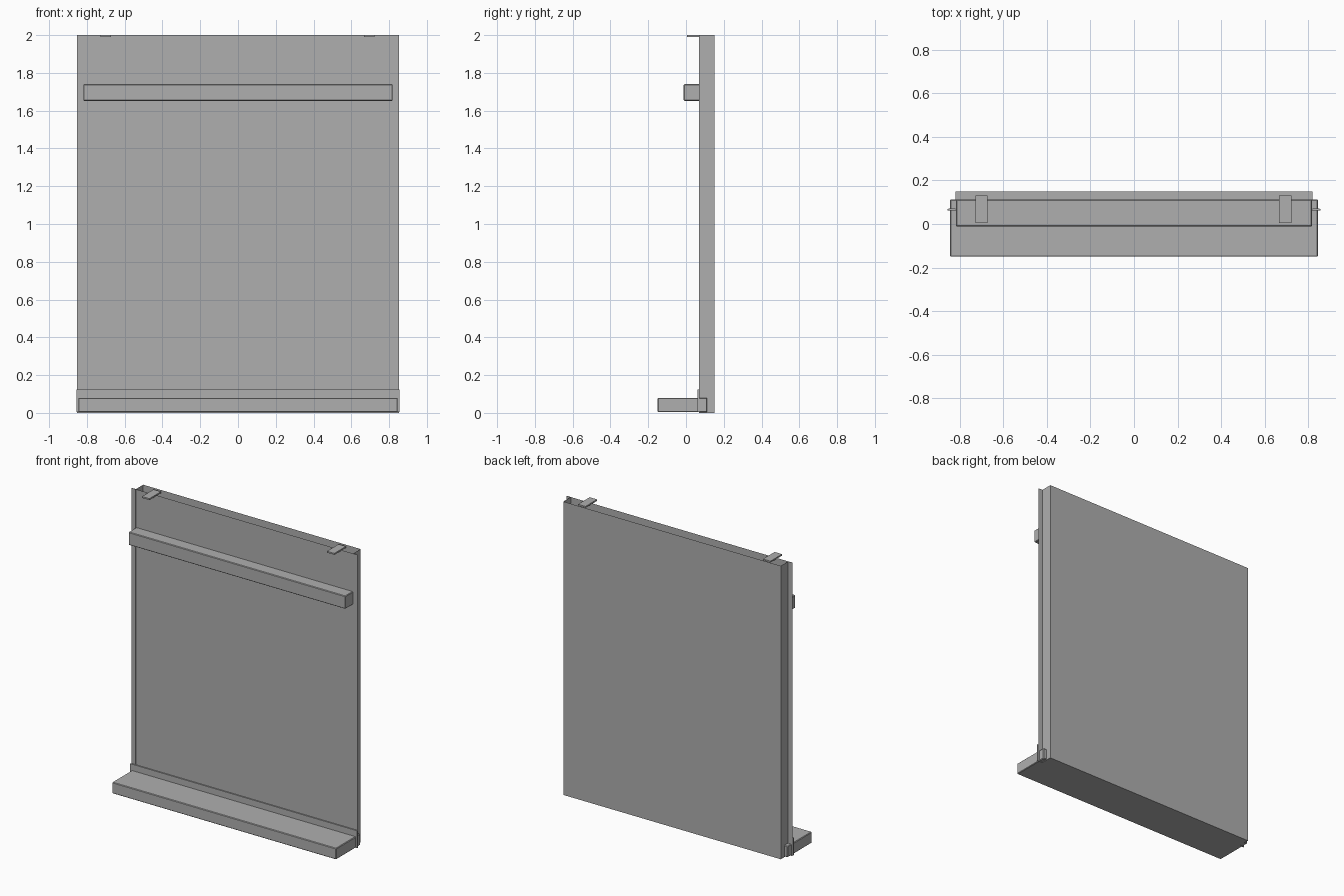
import bpy, bmesh

if "Cube" in bpy.data.objects:
    bpy.data.objects.remove(bpy.data.objects["Cube"])

grey = bpy.data.materials.new("plain_grey")
grey.diffuse_color = (0.43, 0.43, 0.43, 1)
grey.use_nodes = True
grey.node_tree.nodes["Principled BSDF"].inputs["Base Color"].default_value = grey.diffuse_color


def finish(name, bm):
    bmesh.ops.recalc_face_normals(bm, faces=bm.faces)
    mesh = bpy.data.meshes.new(name)
    bm.to_mesh(mesh)
    bm.free()
    mesh.materials.append(grey)
    ob = bpy.data.objects.new(name, mesh)
    bpy.context.collection.objects.link(ob)
    return ob


def box(name, x, y, z, open_top=False, bevel=0):
    """Box from (min, max) ranges on each axis."""
    bm = bmesh.new()
    bmesh.ops.create_cube(bm, size=1)
    for v in bm.verts:
        v.co = [r[0] if c < 0 else r[1] for c, r in zip(v.co, (x, y, z))]
    if open_top:
        top = [f for f in bm.faces if f.calc_center_median().z > z[1] - 1e-5]
        bmesh.ops.delete(bm, geom=top, context='FACES_ONLY')
    ob = finish(name, bm)
    if bevel:
        m = ob.modifiers.new("soft_edge", 'BEVEL')
        m.width = bevel
        m.segments = 1
    return ob


# hollow main panel, open at the top
box("panel_body", (-0.82, 0.82), (0.07, 0.15), (0, 2), open_top=True)

# thin flanges along both sides of the panel front
for side, s in (("left", -1), ("right", 1)):
    box("flange_" + side, sorted((s * 0.82, s * 0.852)), (0.069, 0.072), (0, 2))

# bottom ledge, the thin skirt behind it, and the upper rail
box("bottom_ledge", (-0.845, 0.845), (-0.15, 0.112), (0.004, 0.08), bevel=0.004)
box("skirt_strip", (-0.856, 0.856), (0.061, 0.069), (0.004, 0.123))
box("upper_rail", (-0.818, 0.818), (-0.012, 0.112), (1.652, 1.74), bevel=0.004)

# small flat clips over the top edge
for side, cx in (("left", -0.70), ("right", 0.695)):
    box("top_clip_" + side, (cx - 0.028, cx + 0.028), (0.005, 0.13), (1.99, 2.0))
